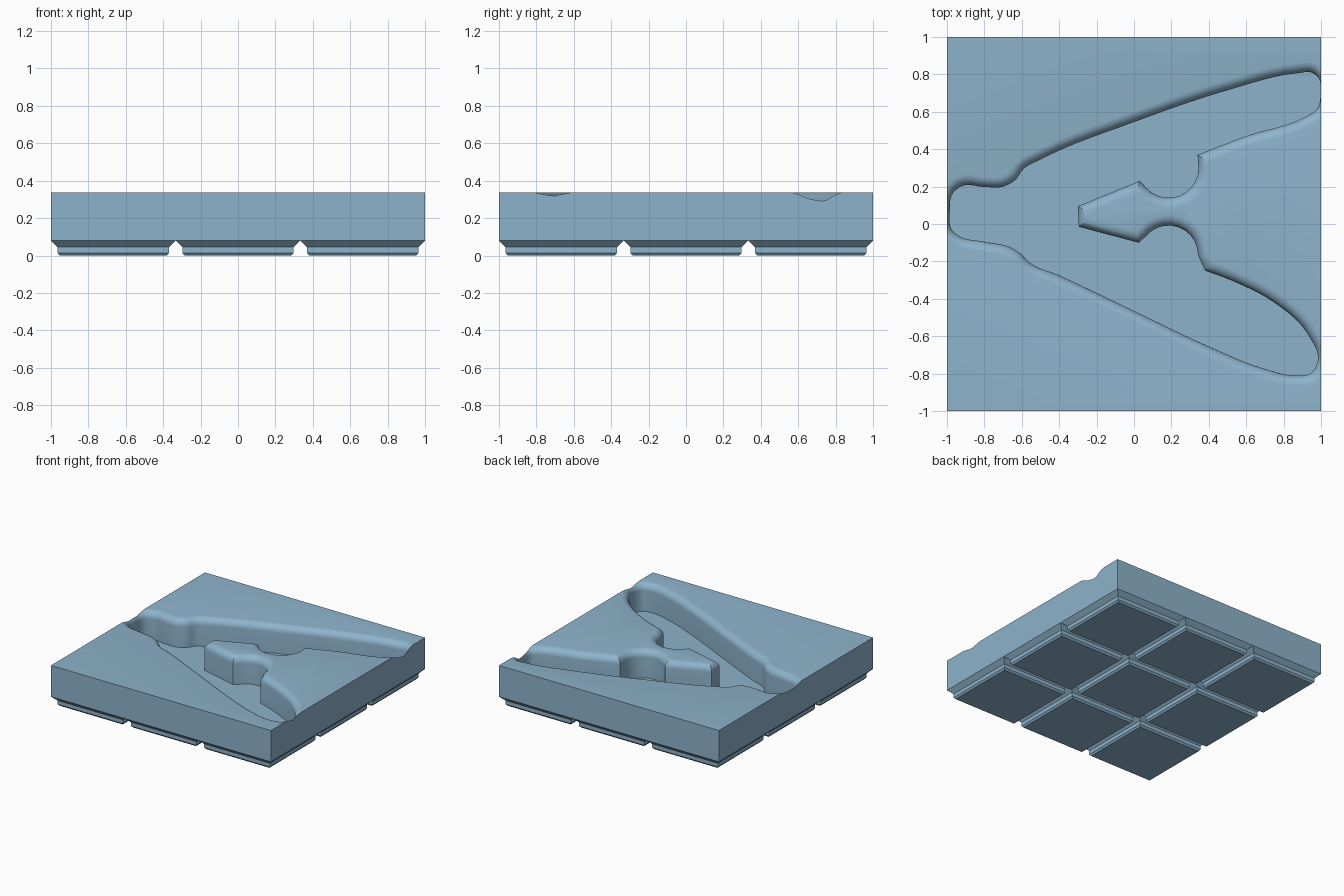
import bpy, bmesh, math
from mathutils import Vector
from mathutils.geometry import interpolate_bezier

TOP, FLOOR, BASE, LIP = 0.337, 0.11, 0.08, 0.057

cube = bpy.data.objects.get("Cube")
if cube:
    bpy.data.objects.remove(cube, do_unlink=True)

COLOUR = (0.27, 0.45, 0.6, 1.0)
mat = bpy.data.materials.new("soft_blue")
mat.use_nodes = True
mat.diffuse_color = COLOUR
mat.node_tree.nodes["Principled BSDF"].inputs["Base Color"].default_value = COLOUR


def make_object(name, bm):
    bmesh.ops.recalc_face_normals(bm, faces=bm.faces)
    mesh = bpy.data.meshes.new(name)
    bm.to_mesh(mesh)
    bm.free()
    mesh.materials.append(mat)
    obj = bpy.data.objects.new(name, mesh)
    bpy.context.collection.objects.link(obj)
    return obj


def stack(name, rings, close_top=True):
    """Skin a stack of matching closed rings."""
    bm = bmesh.new()
    loops = [[bm.verts.new(p) for p in ring] for ring in rings]
    for low, high in zip(loops, loops[1:]):
        for i in range(len(low)):
            j = (i + 1) % len(low)
            bm.faces.new((low[i], low[j], high[j], high[i]))
    bm.faces.new(loops[0][::-1])
    if close_top:
        bm.faces.new(loops[-1])
    return make_object(name, bm)


def square(cx, cy, half, z):
    return [(cx + sx * half, cy + sy * half, z)
            for sx, sy in ((-1, -1), (1, -1), (1, 1), (-1, 1))]


def smooth_path(coords, steps=5):
    """Smooth curve through the points; leaves off the last one."""
    pts = [Vector((x, y, 0)) for x, y in coords]
    tangents = []
    for i in range(len(pts)):
        t = Vector()
        for a, b in ((i - 1, i), (i, i + 1)):
            if a >= 0 and b < len(pts):
                d = pts[b] - pts[a]
                t += d / d.length_squared
        tangents.append(t.normalized())
    out = []
    for i in range(len(pts) - 1):
        p, q = pts[i], pts[i + 1]
        h = (q - p).length / 3
        out += interpolate_bezier(p, p + tangents[i] * h,
                                  q - tangents[i + 1] * h, q, steps + 1)[:-1]
    return [Vector((p.x, p.y)) for p in out]


def arc(cx, cy, r, start, end, steps=10):
    return [Vector((cx + r * math.cos(a), cy + r * math.sin(a)))
            for a in (math.radians(start + (end - start) * i / steps)
                      for i in range(steps + 1))]


def grow(loop, dist):
    """Mitred outward offset of a counter-clockwise loop."""
    out = []
    for i, p in enumerate(loop):
        a = (p - loop[i - 1]).normalized()
        b = (loop[(i + 1) % len(loop)] - p).normalized()
        na, nb = Vector((a.y, -a.x)), Vector((b.y, -b.x))
        out.append(p + (na + nb) * (dist / (1 + na.dot(nb))))
    return out


# Pocket outline: outer edge, then the two round cups and the tongue tip
outer = smooth_path([
    (.34, .37), (.6, .47), (.92, .575), (.98, .615), (.997, .69), (.983, .785),
    (.95, .81), (.88, .807), (.5, .715), (0, .545), (-.5, .345), (-.59, .295),
    (-.635, .235), (-.7, .2), (-.8, .198), (-.92, .203), (-.965, .17),
    (-.985, .06), (-.975, -.03), (-.94, -.062), (-.8, -.095), (-.66, -.125),
    (-.61, -.155), (-.56, -.205), (-.4, -.275), (0, -.465), (.4, -.655),
    (.7, -.775), (.87, -.81), (.95, -.795), (.983, -.73), (.93, -.59),
    (.75, -.42), (.54, -.31), (.34, -.235)])
lower_cup = arc(.185, -.165, .157, 0, 142)
upper_cup = arc(.185, .3, .16, 222, 360)
tip = [Vector(p) for p in ((.025, -.1), (-.295, -.015), (-.3, .095), (.03, .23))]
outline = outer + lower_cup + tip + upper_cup

# The outline turns counter-clockwise when its signed area is positive
area = sum(p.cross(outline[(i + 1) % len(outline)]) for i, p in enumerate(outline))
if area < 0:
    outline.reverse()

# Pocket cutter: straight walls that flare into a rounded lip
levels = [(0, FLOOR)]
STEPS = 7
for k in range(STEPS + 1):
    a = math.pi / 2 * k / STEPS
    levels.append((LIP * (1 - math.cos(a)), TOP - LIP + LIP * math.sin(a)))
levels[-1] = (LIP, TOP + 0.0005)
levels.append((LIP, TOP + 0.1))
cutter = stack("pocket_cutter", [[(p.x, p.y, z) for p in grow(outline, d)]
                                 for d, z in levels])
cutter.hide_render = True

# Tray block
block = stack("tray_block", [square(0, 0, 1, BASE), square(0, 0, 1, TOP)])
cut = block.modifiers.new("pocket", 'BOOLEAN')
cut.operation = 'DIFFERENCE'
cut.solver = 'EXACT'
cut.use_self = True
cut.object = cutter
bpy.ops.object.select_all(action='DESELECT')
block.select_set(True)
bpy.context.view_layer.objects.active = block
bpy.ops.object.modifier_apply(modifier=cut.name)
bpy.ops.object.shade_smooth_by_angle(angle=math.radians(32))
bpy.data.objects.remove(cutter, do_unlink=True)

# Grid of stepped feet
profile = [(.286, 0), (.298, .014), (.298, .045), (1 / 3, BASE)]
for row in (-1, 0, 1):
    for col in (-1, 0, 1):
        stack(f"foot_{row + 2}_{col + 2}",
              [square(col * 2 / 3, row * 2 / 3, half, z) for half, z in profile],
              close_top=False)
